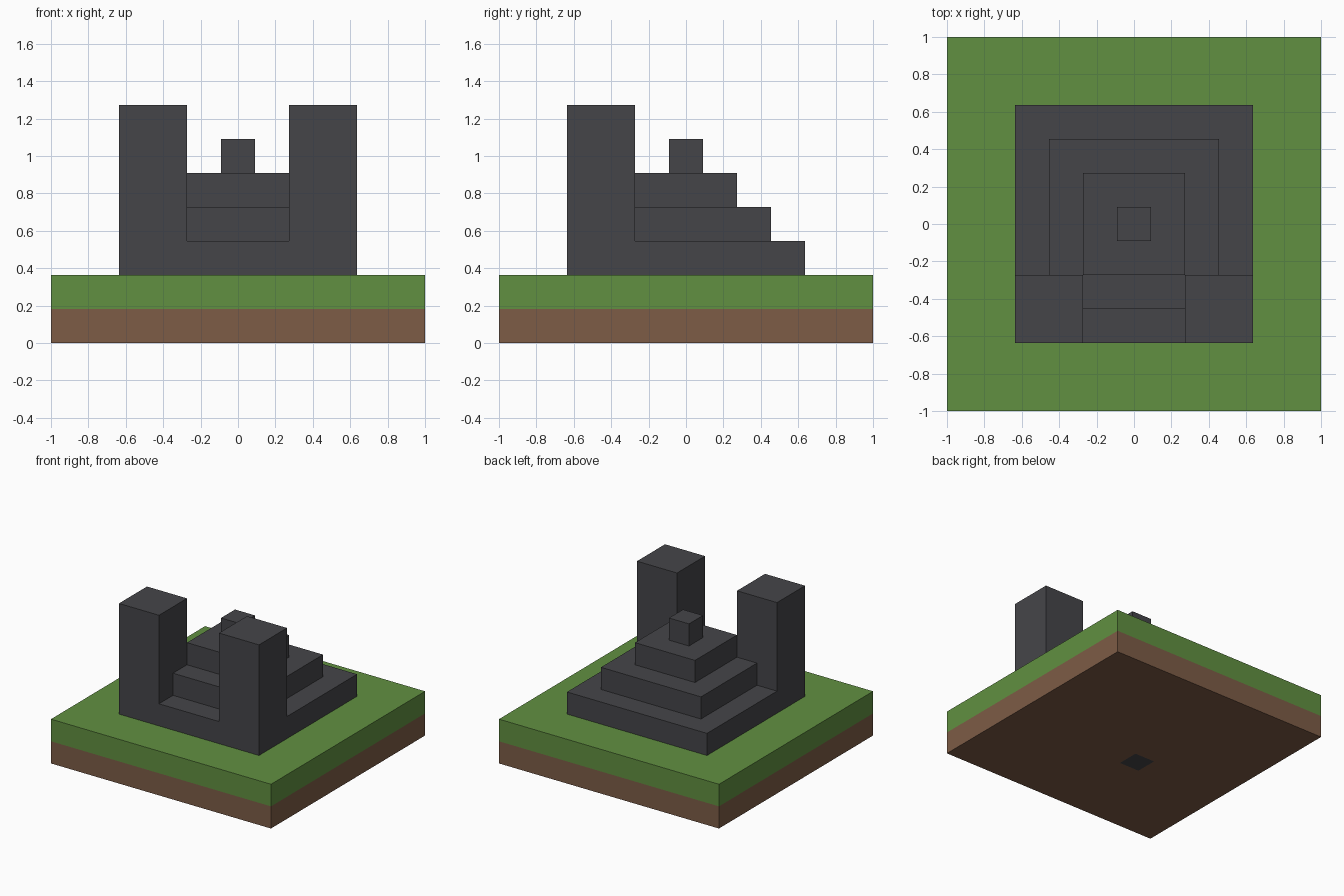
import bpy
import bmesh
from mathutils import Vector

if "Cube" in bpy.data.objects:
    bpy.data.objects.remove(bpy.data.objects["Cube"], do_unlink=True)

U = 2 / 11  # one block


def material(name, srgb):
    rgb = [((c / 255 + 0.055) / 1.055) ** 2.4 for c in srgb]
    mat = bpy.data.materials.new(name)
    mat.use_nodes = True
    mat.diffuse_color = (*rgb, 1)
    mat.node_tree.nodes["Principled BSDF"].inputs["Base Color"].default_value = (*rgb, 1)
    return mat


grass = material("grass green", (97, 144, 65))
dirt = material("dirt brown", (125, 92, 70))
stone = material("dark stone", (69, 69, 73))


def block(name, mat, x, y, z, width, height):
    """Square block centred on x, y with its base at z, measured in blocks."""
    bm = bmesh.new()
    bmesh.ops.create_cube(bm, size=1)
    for v in bm.verts:
        v.co = Vector((v.co.x * width + x, v.co.y * width + y,
                       (v.co.z + 0.5) * height + z)) * U
    mesh = bpy.data.meshes.new(name)
    bm.to_mesh(mesh)
    bm.free()
    mesh.materials.append(mat)
    obj = bpy.data.objects.new(name, mesh)
    bpy.context.collection.objects.link(obj)
    return obj


# Ground slab in two layers
soil = block("soil_layer", dirt, 0, 0, 0, 11, 1)
block("grass_layer", grass, 0, 0, 1, 11, 1)

# Single stone cell set flush into the underside of the soil
soil.data.materials.append(stone)
bm = bmesh.new()
bm.from_mesh(soil.data)
for axis in (Vector((1, 0, 0)), Vector((0, 1, 0))):
    for edge in (-1.5, -0.5):
        bottom = [f for f in bm.faces if f.normal.z < -0.5]
        geom = bottom + list({e for f in bottom for e in f.edges})
        geom += list({v for f in bottom for v in f.verts})
        bmesh.ops.bisect_plane(bm, geom=geom, plane_co=axis * edge * U, plane_no=axis)
        bm.normal_update()
cell = Vector((-U, -U, 0))
for f in bm.faces:
    if (f.calc_center_median() - cell).length < U / 4:
        f.material_index = 1
bm.to_mesh(soil.data)
bm.free()

# Stepped pyramid
for level, width in enumerate((7, 5, 3, 1)):
    block(f"pyramid_step_{level + 1}", stone, 0, 0, 2 + level, width, 1)

# Front towers
for side, name in ((1, "left_tower"), (-1, "right_tower")):
    block(name, stone, side * 2.5, -2.5, 3, 2, 4)
